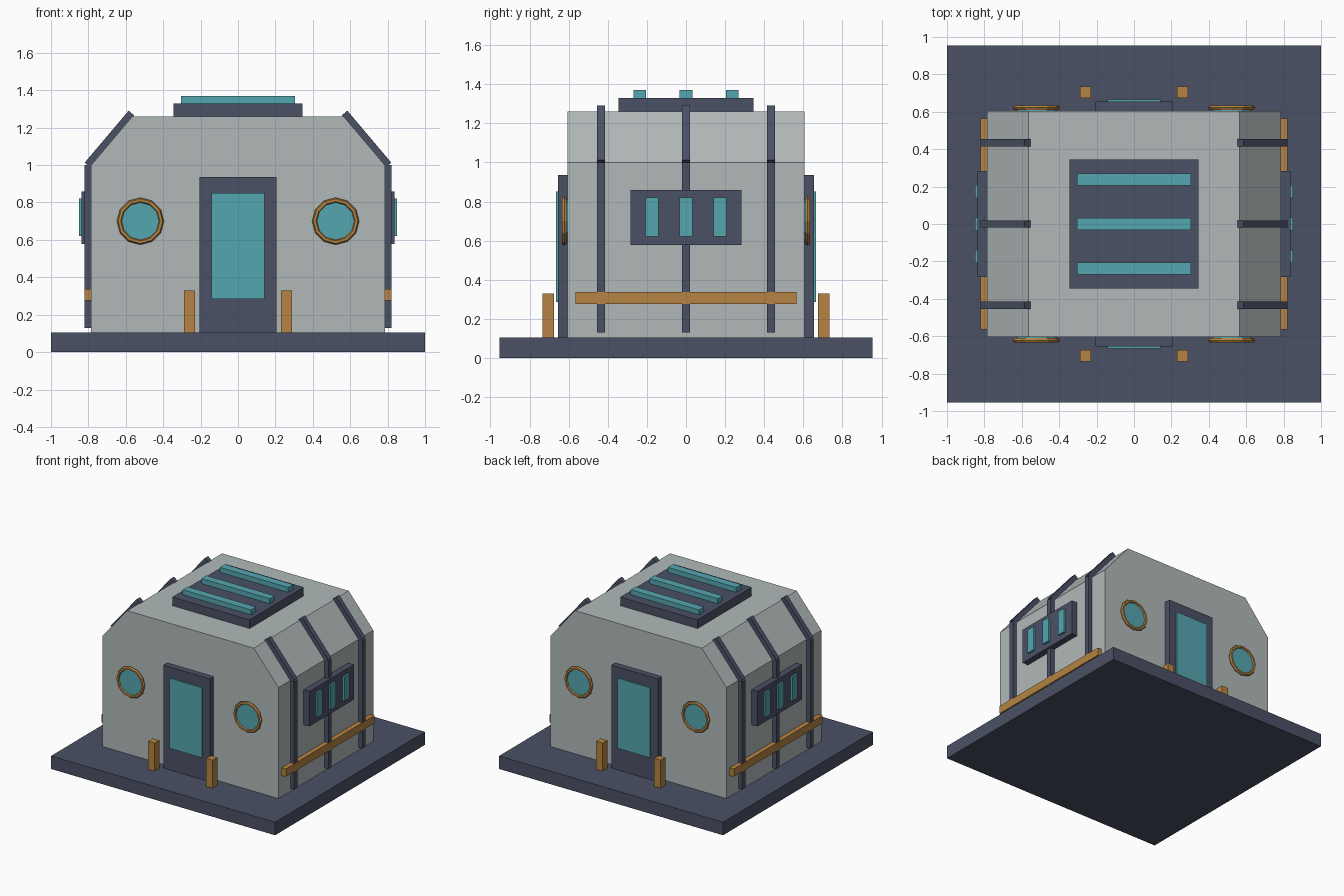
import bpy, bmesh
from math import pi, atan2, hypot
from mathutils import Matrix

if "Cube" in bpy.data.objects:
    bpy.data.objects.remove(bpy.data.objects["Cube"], do_unlink=True)


def material(name, rgb):
    m = bpy.data.materials.new(name)
    m.use_nodes = True
    m.diffuse_color = (*rgb, 1)
    m.node_tree.nodes["Principled BSDF"].inputs["Base Color"].default_value = (*rgb, 1)
    return m


SLATE = material("slate", (0.07, 0.083, 0.132))
PANEL = material("pale grey", (0.44, 0.485, 0.485))
GLASS = material("teal glass", (0.09, 0.38, 0.435))
BRONZE = material("bronze", (0.465, 0.23, 0.055))


def finish(name, bm, mat):
    bmesh.ops.recalc_face_normals(bm, faces=bm.faces)
    me = bpy.data.meshes.new(name)
    bm.to_mesh(me)
    bm.free()
    me.materials.append(mat)
    ob = bpy.data.objects.new(name, me)
    bpy.context.collection.objects.link(ob)
    return ob


def box(name, mat, x, y, z):
    """Box from three (low, high) ranges."""
    bm = bmesh.new()
    mid = [(a + b) / 2 for a, b in (x, y, z)]
    size = [b - a for a, b in (x, y, z)]
    bmesh.ops.create_cube(bm, size=1, matrix=Matrix.Translation(mid) @ Matrix.Diagonal((*size, 1)))
    return finish(name, bm, mat)


def span(s, a, b):
    """Range a..b mirrored to the side with sign s."""
    return tuple(sorted((s * a, s * b)))


def around(c, half):
    return (c - half, c + half)


BASE, WALL_X, WALL_Y, EAVE, ROOF_X, ROOF = 0.105, 0.785, 0.605, 1.0, 0.565, 1.26

# Base slab
box("base_slab", SLATE, (-1, 1), (-0.955, 0.955), (0, BASE))

# Hull: chamfered profile extruded front to back
bm = bmesh.new()
half = [(WALL_X, BASE), (WALL_X, EAVE), (ROOF_X, ROOF)]
outline = half + [(-x, z) for x, z in reversed(half)]
face = bm.faces.new([bm.verts.new((x, -WALL_Y, z)) for x, z in outline])
ext = bmesh.ops.extrude_face_region(bm, geom=[face])
bmesh.ops.translate(bm, vec=(0, 2 * WALL_Y, 0),
                    verts=[v for v in ext["geom"] if isinstance(v, bmesh.types.BMVert)])
finish("hull", bm, PANEL)

# Roof panel with light strips
box("roof_panel", SLATE, (-0.345, 0.345), (-0.345, 0.345), (ROOF, 1.33))
for i, y in enumerate((-0.237, 0, 0.237)):
    box(f"roof_strip_{i}", GLASS, (-0.305, 0.305), around(y, 0.032), (1.33, 1.37))

# Front and back: door, posts, portholes
for end, s in (("front", -1), ("back", 1)):
    box(end + "_door_frame", SLATE, (-0.207, 0.207), span(s, 0.6, 0.655), (BASE, 0.935))
    box(end + "_door_glass", GLASS, (-0.143, 0.143), span(s, 0.65, 0.666), (0.285, 0.85))
    for side, t in (("right", -1), ("left", 1)):
        box(f"{end}_{side}_post", BRONZE, span(t, 0.23, 0.288), span(s, 0.674, 0.735), (BASE, 0.33))
        bpy.ops.mesh.primitive_torus_add(
            major_segments=12, minor_segments=6, major_radius=0.112, minor_radius=0.014,
            location=(t * 0.522, s * 0.622, 0.7), rotation=(pi / 2, 0, 0))
        ring = bpy.context.object
        ring.name = f"{end}_{side}_porthole_ring"
        ring.data.materials.append(BRONZE)
        bm = bmesh.new()
        bmesh.ops.create_cone(
            bm, cap_ends=True, segments=12, radius1=0.11, radius2=0.11, depth=0.03,
            matrix=Matrix.Translation((t * 0.522, s * 0.61, 0.7)) @ Matrix.Rotation(pi / 2, 4, "X"))
        finish(f"{end}_{side}_porthole_glass", bm, GLASS)

# Left and right: ribs, window panel, rail
rise, run = ROOF - EAVE, WALL_X - ROOF_X
for side, s in (("right", -1), ("left", 1)):
    for i, y in enumerate((-0.434, 0, 0.434)):
        box(f"{side}_wall_rib_{i}", SLATE, span(s, 0.78, 0.82), around(y, 0.02), (0.13, EAVE))
        rib = box(f"{side}_roof_rib_{i}", SLATE, (-0.182, 0.182), (-0.02, 0.02), (-0.02, 0.02))
        rib.location = (s * 0.687, y, 1.139)
        rib.rotation_euler.y = s * atan2(rise, run)
    box(side + "_window_panel", SLATE, span(s, 0.78, 0.836), (-0.283, 0.283), (0.578, 0.86))
    for i, y in enumerate((-0.174, 0, 0.174)):
        box(f"{side}_window_{i}", GLASS, span(s, 0.83, 0.851), around(y, 0.034), (0.622, 0.82))
    box(side + "_rail", BRONZE, span(s, 0.78, 0.822), (-0.565, 0.565), (0.275, 0.338))
